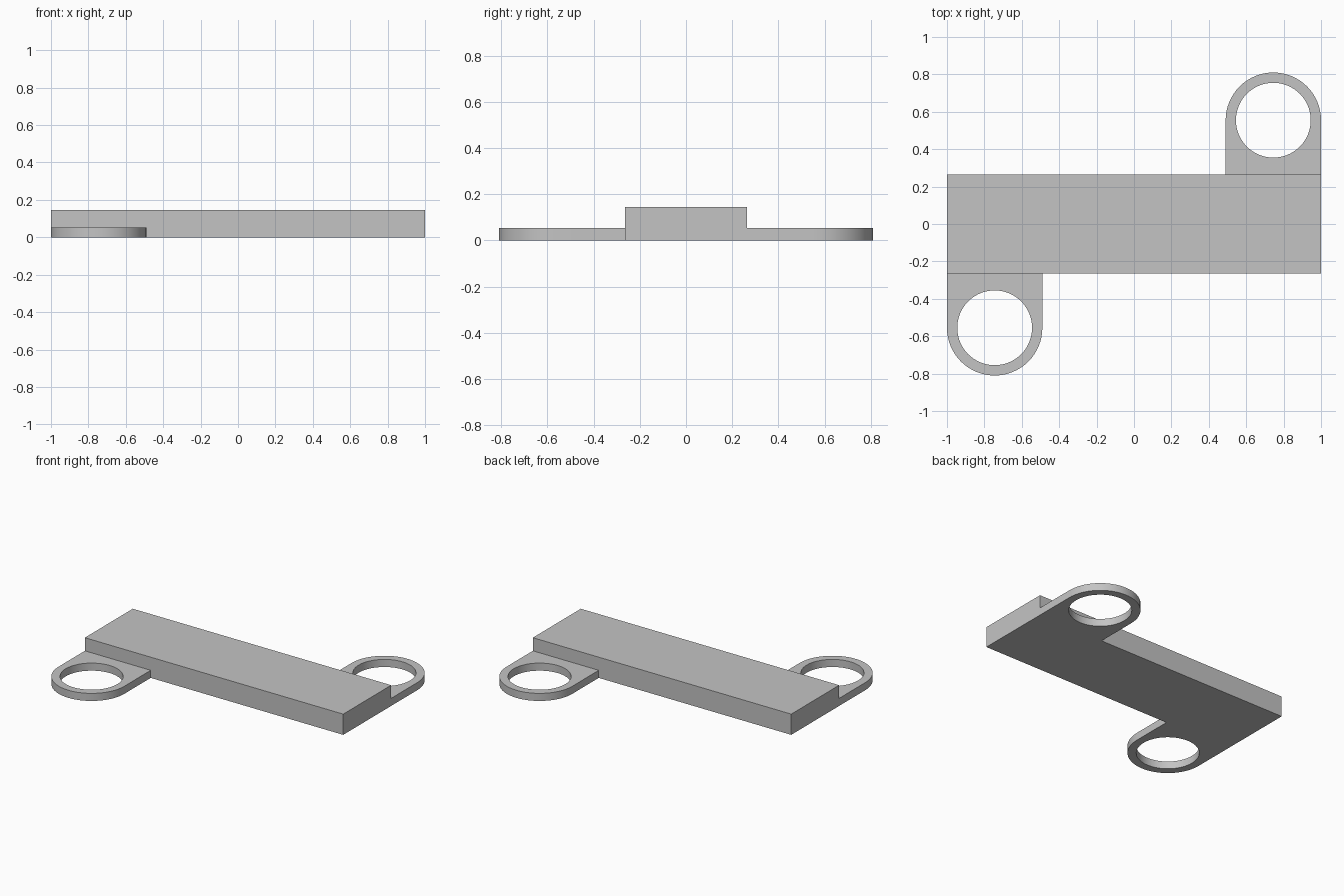
import bpy
import bmesh
from math import cos, sin, pi, radians
from mathutils import Matrix

if "Cube" in bpy.data.objects:
    bpy.data.objects.remove(bpy.data.objects["Cube"], do_unlink=True)

BAR_Y, BAR_Z = 0.265, 0.145
LUG_X, LUG_Y, LUG_Z = 0.745, 0.555, 0.053
LUG_R, HOLE_R = 0.255, 0.2
SEGMENTS = 64

grey = bpy.data.materials.new("plain grey")
grey.use_nodes = True
colour = (0.55, 0.55, 0.55, 1)
grey.diffuse_color = colour
grey.node_tree.nodes["Principled BSDF"].inputs["Base Color"].default_value = colour


def prism(name, outline, z0, z1, turn=0):
    """Extrude a flat outline from z0 to z1, then turn it about the z axis."""
    bm = bmesh.new()
    base = bm.faces.new([bm.verts.new((x, y, z0)) for x, y in outline])
    top = bmesh.ops.extrude_face_region(bm, geom=[base])["geom"]
    moved = [v for v in top if isinstance(v, bmesh.types.BMVert)]
    bmesh.ops.translate(bm, verts=moved, vec=(0, 0, z1 - z0))
    bmesh.ops.rotate(bm, verts=bm.verts, matrix=Matrix.Rotation(turn, 3, "Z"))
    bmesh.ops.recalc_face_normals(bm, faces=bm.faces)
    mesh = bpy.data.meshes.new(name)
    bm.to_mesh(mesh)
    bm.free()
    mesh.materials.append(grey)
    obj = bpy.data.objects.new(name, mesh)
    bpy.context.collection.objects.link(obj)
    return obj


def arc(radius, sweep, steps):
    return [(LUG_X + radius * cos(sweep * i / steps),
             LUG_Y + radius * sin(sweep * i / steps)) for i in range(steps + 1)]


def combine(target, helper, operation):
    """Apply a boolean and discard its helper."""
    helper.hide_render = True
    mod = target.modifiers.new(operation.lower(), "BOOLEAN")
    mod.operation, mod.solver, mod.object = operation, "EXACT", helper
    bpy.context.view_layer.objects.active = target
    bpy.ops.object.modifier_apply(modifier=mod.name)
    bpy.data.objects.remove(helper, do_unlink=True)


# Thick rectangular bar
plate = prism("bar_with_ring_lugs",
              [(-1, -BAR_Y), (1, -BAR_Y), (1, BAR_Y), (-1, BAR_Y)], 0, BAR_Z)

# Round-ended lugs rooted in the bar at opposite corners, each with a round hole
root = BAR_Y - 0.1
lug_outline = arc(LUG_R, pi, SEGMENTS // 2) + [(LUG_X - LUG_R, root), (LUG_X + LUG_R, root)]
hole_outline = arc(HOLE_R, 2 * pi, SEGMENTS)[:-1]
for turn in (0, pi):
    combine(plate, prism("lug", lug_outline, 0, LUG_Z, turn), "UNION")
    combine(plate, prism("hole_cutter", hole_outline, -0.1, 0.2, turn), "DIFFERENCE")

# Smooth curved walls, crisp edges
bpy.ops.object.select_all(action="DESELECT")
plate.select_set(True)
bpy.context.view_layer.objects.active = plate
bpy.ops.object.shade_smooth_by_angle(angle=radians(30))
